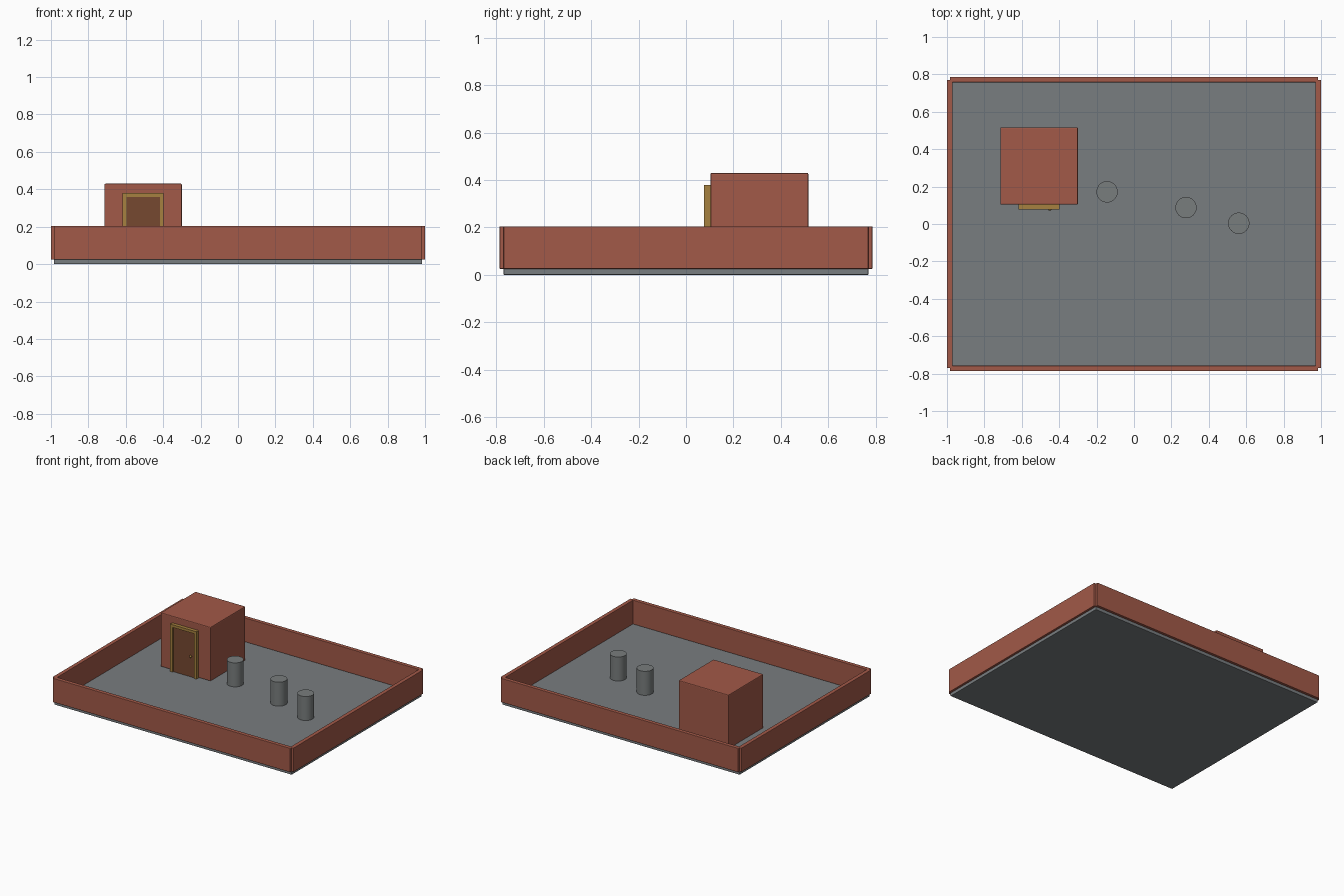
import bpy

if "Cube" in bpy.data.objects:
    bpy.data.objects.remove(bpy.data.objects["Cube"])

def material(name, rgb):
    m = bpy.data.materials.new(name)
    m.diffuse_color = (*rgb, 1)
    m.use_nodes = True
    m.node_tree.nodes["Principled BSDF"].inputs["Base Color"].default_value = m.diffuse_color
    return m

BRICK = material("brick", (0.36, 0.10, 0.065))
ROOF = material("roof_grey", (0.19, 0.205, 0.215))
WOOD = material("door_wood", (0.18, 0.065, 0.03))
TRIM = material("frame_trim", (0.38, 0.22, 0.05))
METAL = material("vent_metal", (0.19, 0.205, 0.205))

def box(name, x, y, z, mat, bevel=0.0):
    """Box from (min, max) ranges, with an optional small edge bevel."""
    bpy.ops.mesh.primitive_cube_add(
        size=1, location=[sum(r) / 2 for r in (x, y, z)])
    o = bpy.context.object
    o.name = name
    o.scale = [r[1] - r[0] for r in (x, y, z)]
    bpy.ops.object.transform_apply(location=False, rotation=False, scale=True)
    o.data.materials.append(mat)
    if bevel:
        b = o.modifiers.new("edge", 'BEVEL')
        b.width, b.segments = bevel, 2
    return o

def cylinder(name, radius, depth, loc, mat, sides, rot=(0, 0, 0)):
    bpy.ops.mesh.primitive_cylinder_add(
        vertices=sides, radius=radius, depth=depth, location=loc, rotation=rot)
    o = bpy.context.object
    o.name = name
    o.data.materials.append(mat)
    bpy.ops.object.shade_smooth_by_angle()
    return o

FLOOR, TOP = 0.025, 0.205

# Roof slab
box("roof_slab", (-0.985, 0.985), (-0.77, 0.77), (0, FLOOR), ROOF, 0.003)

# Parapet walls, centred on the slab edges
for side, s in (("right", 1), ("left", -1)):
    box(f"parapet_{side}", sorted((s * 0.97, s * 1.0)), (-0.77, 0.77),
        (FLOOR, TOP), BRICK, 0.003)
for side, s in (("back", 1), ("front", -1)):
    box(f"parapet_{side}", (-0.985, 0.985), sorted((s * 0.757, s * 0.787)),
        (FLOOR, TOP), BRICK, 0.003)

# Stair house
box("stair_house", (-0.715, -0.30), (0.103, 0.517), (FLOOR, 0.43), BRICK, 0.006)

# Door, frame and knob
box("door", (-0.597, -0.418), (0.085, 0.11), (FLOOR, 0.36), WOOD)
for side, x in (("left", -0.617), ("right", -0.418)):
    box(f"frame_{side}", (x, x + 0.02), (0.077, 0.11), (FLOOR, 0.36), TRIM)
box("frame_top", (-0.617, -0.398), (0.077, 0.11), (0.36, 0.38), TRIM)
bpy.ops.mesh.primitive_uv_sphere_add(segments=12, ring_count=8, radius=0.009,
                                     location=(-0.45, 0.08, 0.18))
knob = bpy.context.object
knob.name = "door_knob"
knob.data.materials.append(TRIM)
bpy.ops.object.shade_smooth_by_angle()

# Roof vents
for i, (x, y) in enumerate([(-0.144, 0.172), (0.278, 0.088), (0.56, 0.004)]):
    cylinder(f"vent_{i + 1}", 0.057, 0.18, (x, y, FLOOR + 0.09), METAL, 32)
